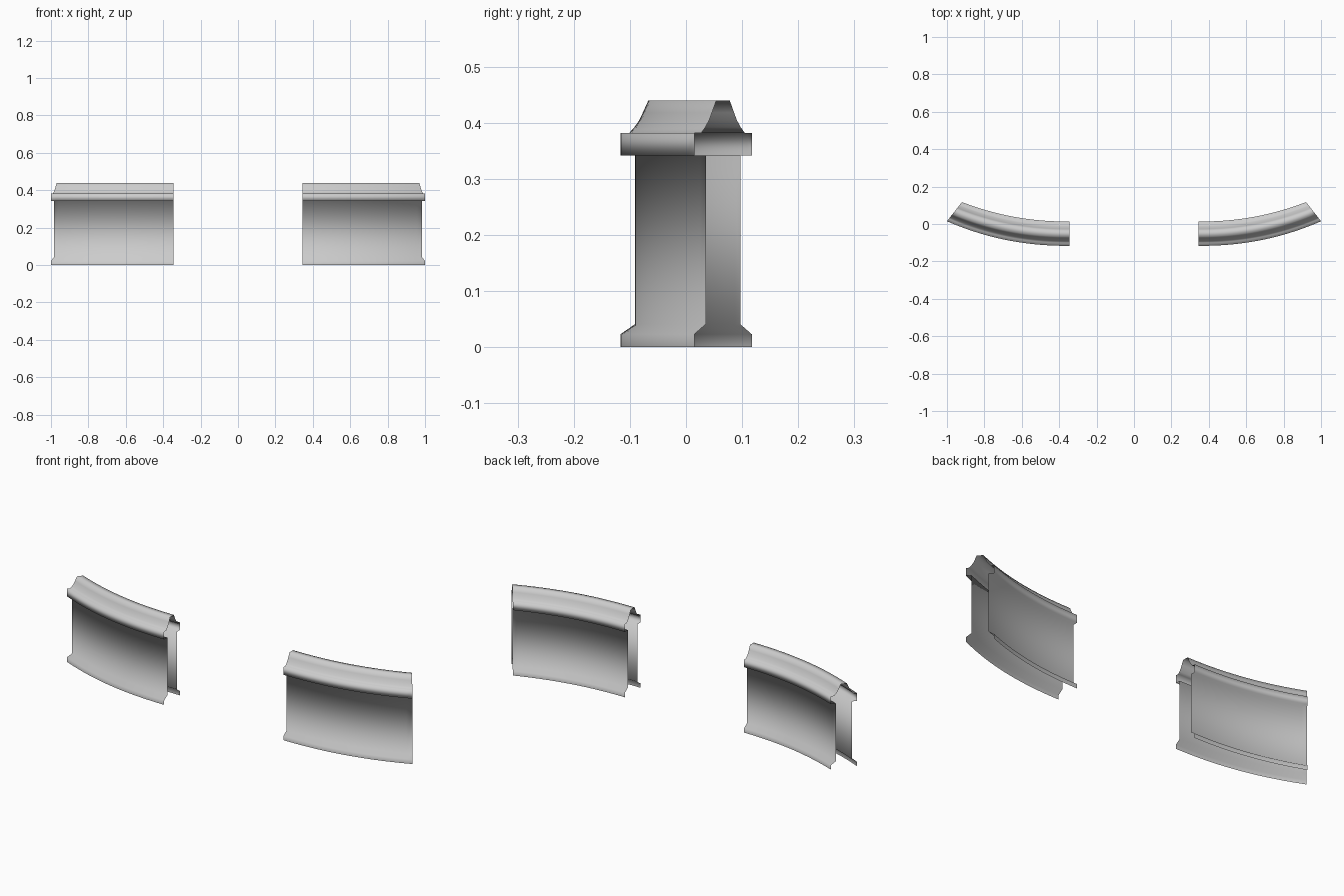
import bpy, bmesh, math

if "Cube" in bpy.data.objects:
    bpy.data.objects.remove(bpy.data.objects["Cube"])

# Half of the wall cross-section: (half thickness, height)
HALF = [(0.065, 0.0), (0.065, 0.023), (0.039, 0.041), (0.039, 0.342),
        (0.065, 0.342), (0.065, 0.382), (0.049, 0.382), (0.040, 0.392),
        (0.031, 0.405), (0.025, 0.418), (0.015, 0.44)]
PROFILE = [(-w, z) for w, z in HALF] + [(w, z) for w, z in reversed(HALF)]
STEPS = 24
START, END = (0.345, -0.052), (0.96, 0.066)
END_ANGLE = math.radians(38)


def station(t):
    """Centre point and section direction along the curved plan."""
    x = START[0] + (END[0] - START[0]) * t
    y = START[1] + (END[1] - START[1]) * t ** 2.15
    a = END_ANGLE * t ** 1.3
    return x, y, -math.sin(a), math.cos(a)


def curved_wall(name, side):
    """Open-ended hollow shell swept along the plan curve."""
    bm = bmesh.new()
    rows = []
    for i in range(STEPS + 1):
        x, y, nx, ny = station(i / STEPS)
        rows.append([bm.verts.new((side * (x + nx * w), y + ny * w, z))
                     for w, z in PROFILE])
    for r0, r1 in zip(rows, rows[1:]):
        for j in range(len(PROFILE) - 1):
            quad = (r0[j], r1[j], r1[j + 1], r0[j + 1])
            bm.faces.new(quad if side > 0 else quad[::-1])
    for f in bm.faces:
        f.smooth = True
    mesh = bpy.data.meshes.new(name)
    bm.to_mesh(mesh)
    bm.free()
    obj = bpy.data.objects.new(name, mesh)
    bpy.context.collection.objects.link(obj)
    return obj


# Two mirrored parapet walls with a gap between them
curved_wall("right_parapet_wall", 1)
curved_wall("left_parapet_wall", -1)
